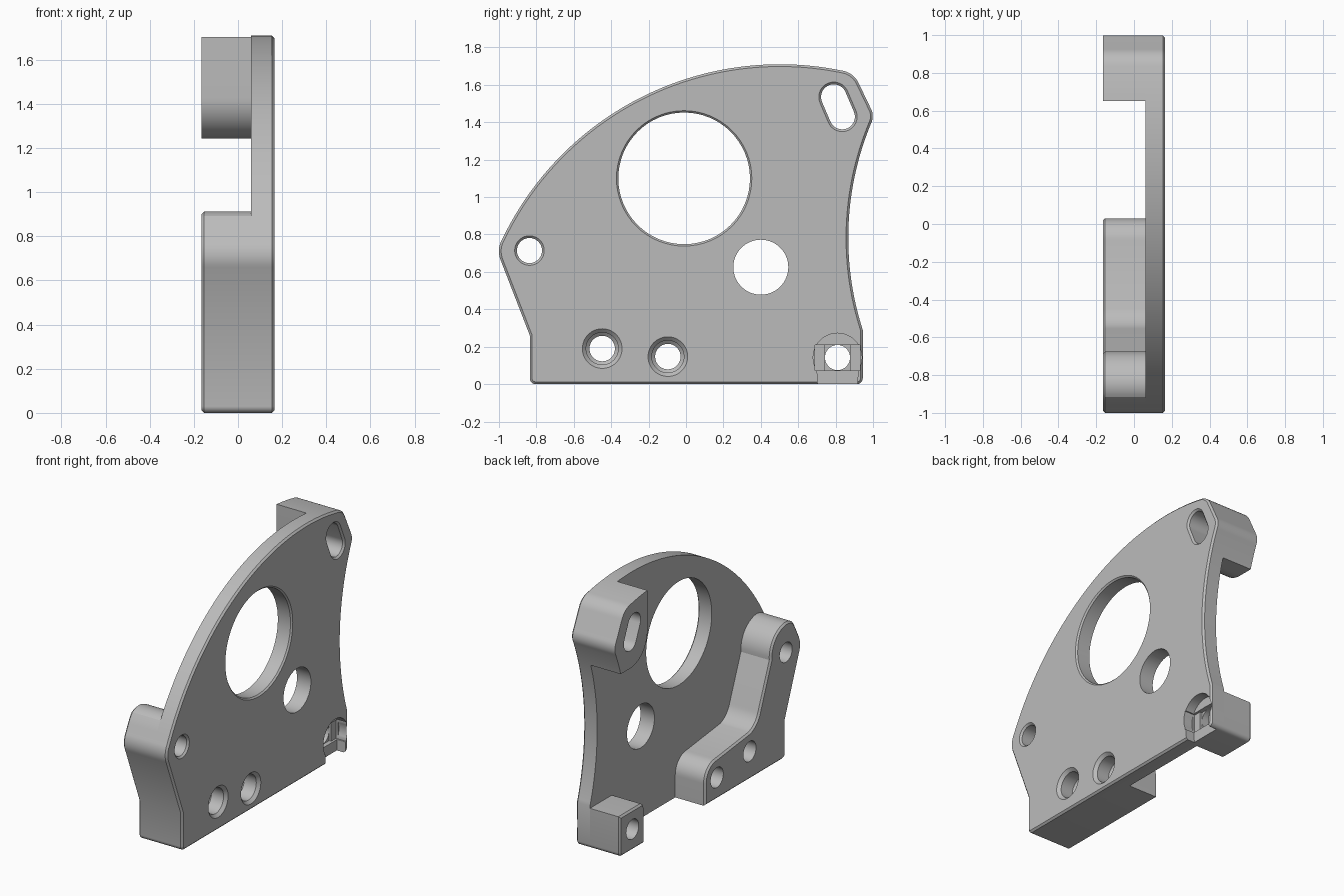
import bpy, bmesh, math
from mathutils import Vector

if "Cube" in bpy.data.objects:
    bpy.data.objects.remove(bpy.data.objects["Cube"])

FRONT, SEAM, BACK, CH = 0.165, 0.06, -0.165, 0.012

grey = bpy.data.materials.new("plain_grey")
grey.diffuse_color = (0.5, 0.5, 0.5, 1)
grey.use_nodes = True
grey.node_tree.nodes["Principled BSDF"].inputs["Base Color"].default_value = grey.diffuse_color


# ---------- profile helpers, all in (y, z) ----------
def arc(cy, cz, r, a0, a1, n=24):
    return [(cy + r * math.cos(math.radians(a0 + (a1 - a0) * i / n)),
             cz + r * math.sin(math.radians(a0 + (a1 - a0) * i / n))) for i in range(n + 1)]


def arc3(a, b, c, n=8):
    """Arc from a through b to c."""
    d = 2 * (a[0] * (b[1] - c[1]) + b[0] * (c[1] - a[1]) + c[0] * (a[1] - b[1]))
    sa, sb, sc = (p[0] ** 2 + p[1] ** 2 for p in (a, b, c))
    cy = (sa * (b[1] - c[1]) + sb * (c[1] - a[1]) + sc * (a[1] - b[1])) / d
    cz = (sa * (c[0] - b[0]) + sb * (a[0] - c[0]) + sc * (b[0] - a[0])) / d
    t0, t1, t2 = (math.degrees(math.atan2(p[1] - cz, p[0] - cy)) for p in (a, b, c))
    ccw = (t2 - t0) % 360
    sweep = ccw if (t1 - t0) % 360 < ccw else ccw - 360
    return arc(cy, cz, math.dist(a, (cy, cz)), t0, t0 + sweep, n)


def circle(y, z, r):
    return arc(y, z, r, 0, 360, 64)[:-1]


def clean(pts):
    return [p for i, p in enumerate(pts) if math.dist(p, pts[i - 1]) > 1e-4]


def inset(pts, d):
    """Mitred offset towards the inside (negative d grows the shape)."""
    n = len(pts)
    area = sum(pts[i - 1][0] * pts[i][1] - pts[i][0] * pts[i - 1][1] for i in range(n))
    s = 1 if area > 0 else -1
    out = []
    for i in range(n):
        p, q, r = Vector(pts[i - 1]), Vector(pts[i]), Vector(pts[(i + 1) % n])
        e, f = (q - p).normalized(), (r - q).normalized()
        n1, n2 = Vector((-e.y, e.x)) * s, Vector((-f.y, f.x)) * s
        out.append(tuple(q + (n1 + n2) * d / max(0.3, 1 + n1.dot(n2))))
    return out


# ---------- solid helpers ----------
def loft(name, sections):
    """Solid through (x, profile) sections with matching point counts."""
    bm = bmesh.new()
    rings = [[bm.verts.new((x, y, z)) for y, z in prof] for x, prof in sections]
    n = len(rings[0])
    for a, b in zip(rings, rings[1:]):
        for i in range(n):
            bm.faces.new((a[i], a[(i + 1) % n], b[(i + 1) % n], b[i]))
    bm.faces.new(rings[0])
    bm.faces.new(rings[-1])
    bmesh.ops.recalc_face_normals(bm, faces=bm.faces)
    me = bpy.data.meshes.new(name)
    bm.to_mesh(me)
    bm.free()
    me.materials.append(grey)
    ob = bpy.data.objects.new(name, me)
    bpy.context.collection.objects.link(ob)
    return ob


def hole(prof, chamfer=0.0):
    """Through cutter, optionally flared at the front face."""
    if not chamfer:
        return loft("cutter", [(-0.3, prof), (0.3, prof)])
    wide = inset(prof, -chamfer)
    return loft("cutter", [(-0.3, prof), (FRONT - chamfer, prof), (FRONT, wide), (0.3, wide)])


def counterbore(y, z):
    steps = [(-0.3, 0.068), (0.04, 0.068), (0.055, 0.086), (FRONT - 0.02, 0.086), (FRONT, 0.106), (0.3, 0.106)]
    return loft("cutter", [(x, circle(y, z, r)) for x, r in steps])


def box(x0, y0, y1, z0, z1):
    prof = [(y0, z0), (y1, z0), (y1, z1), (y0, z1)]
    return loft("cutter", [(x0, prof), (0.3, prof)])


def finish(ob, cutters):
    bpy.ops.object.select_all(action='DESELECT')
    bpy.context.view_layer.objects.active = ob
    ob.select_set(True)
    for c in cutters:
        m = ob.modifiers.new("cut", 'BOOLEAN')
        m.operation, m.solver, m.object = 'DIFFERENCE', 'EXACT', c
        bpy.ops.object.modifier_apply(modifier=m.name)
        bpy.data.objects.remove(c)
    bpy.ops.object.shade_smooth_by_angle(angle=math.radians(22))


# ---------- shared outline pieces ----------
left_edge = (arc3((-0.805, 0), (-0.826, 0.009), (-0.835, 0.03), 6) + [(-0.835, 0.26)]
             + arc3((-0.99, 0.66), (-1.0, 0.72), (-0.98, 0.78), 10))
crown = arc3((-0.98, 0.78), (0.5, 1.71), (0.83, 1.677), 72)
corner = (arc3((0.83, 1.677), (0.885, 1.655), (0.925, 1.605), 10)
          + arc3((0.985, 1.48), (0.998, 1.44), (0.988, 1.39), 10))
waist = arc3((0.988, 1.39), (0.868, 0.815), (0.945, 0.29), 48)
right_foot = arc3((0.945, 0.03), (0.936, 0.009), (0.915, 0), 6)
slot = arc(0.79, 1.535, 0.068, 23, 203, 20) + arc(0.835, 1.43, 0.068, 203, 383, 20)


def left_hole():
    return hole(circle(-0.837, 0.714, 0.067), CH)


def lower_bores():
    return [counterbore(-0.448, 0.19), counterbore(-0.097, 0.147)]


def foot_hole():
    return hole(circle(0.81, 0.142, 0.067))


# main plate with chamfered front rim
outline = clean(left_edge + crown + corner + waist + right_foot)
plate = loft("main_plate", [(SEAM, outline), (FRONT - CH, outline), (FRONT, inset(outline, CH))])
recess = arc(0.81, 0.142, 0.13, 213, -33, 48) + [(0.915, -0.1), (0.71, -0.1)]
finish(plate, [hole(circle(-0.01, 1.1, 0.352), 0.01), hole(circle(0.4, 0.625, 0.147)),
               left_hole(), hole(clean(slot), CH)] + lower_bores() +
       [loft("cutter", [(0.1, recess), (0.3, recess)]),
        box(0.085, 0.69, 0.93, 0.073, 0.208), box(0.07, 0.742, 0.878, 0.073, 0.208), foot_hole()])

# left rear boss covering three holes
prof = clean(left_edge + [p for p in crown if p[0] < -0.93]
             + arc3((-0.915, 0.892), (-0.86, 0.912), (-0.80, 0.905), 8)
             + arc3((-0.80, 0.905), (-0.705, 0.835), (-0.675, 0.72), 10)
             + arc3((-0.555, 0.42), (-0.515, 0.355), (-0.45, 0.317), 10)
             + arc3((-0.09, 0.275), (-0.005, 0.238), (0.03, 0.15), 12) + [(0.03, 0)])
boss = loft("left_rear_boss", [(BACK, inset(prof, CH)), (BACK + CH, prof), (SEAM, prof)])
finish(boss, [left_hole()] + lower_bores())

# upper rear boss behind the slot
prof = clean([(0.65, 1.703)] + [p for p in crown if p[0] > 0.66] + corner
             + [p for p in waist if p[1] > 1.25] + [(0.936, 1.243)]
             + arc(0.835, 1.428, 0.185, 270, 180, 20))
boss = loft("upper_rear_boss", [(BACK, prof), (SEAM, prof)])
finish(boss, [hole(clean(slot))])

# lower rear foot
prof = clean([(0.68, 0)] + arc(0.72, 0.235, 0.04, 180, 90, 8) + [(0.945, 0.275)] + right_foot)
foot = loft("lower_rear_foot", [(BACK, inset(prof, CH)), (BACK + CH, prof), (SEAM, prof)])
finish(foot, [foot_hole()])
